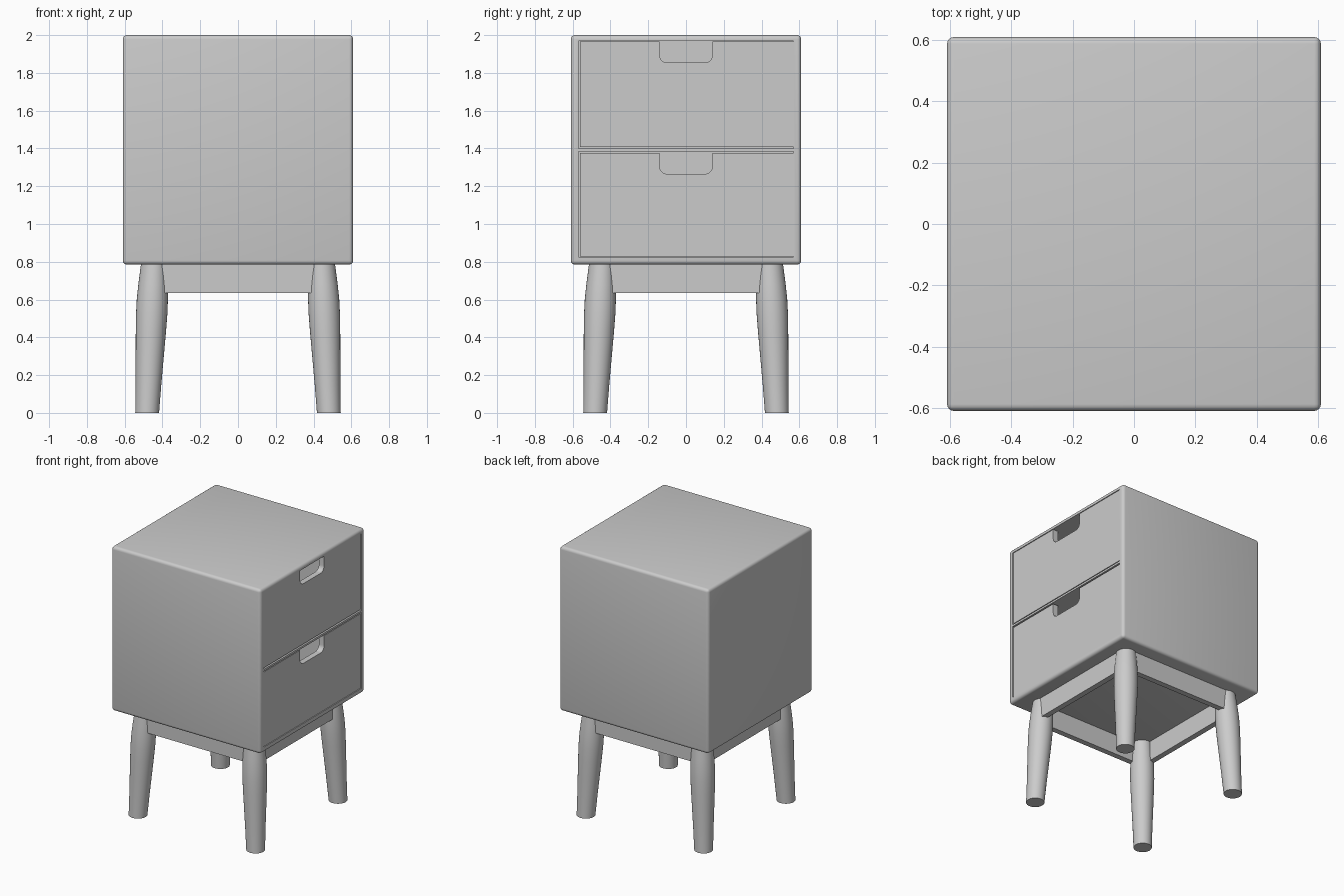
import bpy, bmesh, math
from mathutils import Vector

if "Cube" in bpy.data.objects:
    bpy.data.objects.remove(bpy.data.objects["Cube"])


def make_object(name, bm):
    bmesh.ops.recalc_face_normals(bm, faces=bm.faces)
    mesh = bpy.data.meshes.new(name)
    bm.to_mesh(mesh)
    bm.free()
    ob = bpy.data.objects.new(name, mesh)
    bpy.context.collection.objects.link(ob)
    return ob


def add_box(bm, lo, hi):
    verts = bmesh.ops.create_cube(bm, size=1)["verts"]
    for v in verts:
        v.co = Vector([lo[i] if v.co[i] < 0 else hi[i] for i in range(3)])


def box(name, lo, hi):
    bm = bmesh.new()
    add_box(bm, lo, hi)
    return make_object(name, bm)


def smooth(ob, angle=35):
    bpy.ops.object.select_all(action="DESELECT")
    ob.select_set(True)
    bpy.context.view_layer.objects.active = ob
    bpy.ops.object.shade_smooth_by_angle(angle=math.radians(angle))


H = 0.61          # half width of the cabinet
BASE = 0.785      # underside of the cabinet
DRAWERS = [       # name, opening bottom/top, drawer bottom/top
    ("upper", 1.40, 1.968, 1.408, 1.966),
    ("lower", 0.825, 1.385, 0.827, 1.377),
]

# Cabinet shell with softened edges
bm = bmesh.new()
add_box(bm, (-H, -H, BASE), (H, H, 2.0))
bmesh.ops.bevel(bm, geom=bm.edges[:], offset=0.022, segments=4,
                profile=0.5, affect="EDGES")
cabinet = make_object("cabinet", bm)
smooth(cabinet)

# Drawer openings cut into the +x side
for name, z0, z1, _, _ in DRAWERS:
    cutter = box(name + "_opening_cutter", (-0.57, -0.57, z0), (0.7, 0.57, z1))
    cutter.hide_render = True
    cutter.hide_set(True)
    mod = cabinet.modifiers.new("opening", "BOOLEAN")
    mod.operation = "DIFFERENCE"
    mod.solver = "EXACT"
    mod.object = cutter


def drawer(name, z0, z1):
    # Front panel profile with a rounded finger notch in the top edge
    y0, y1, half, depth, r = -0.562, 0.568, 0.14, 0.112, 0.04
    pts = [(y0, z1), (y0, z0), (y1, z0), (y1, z1), (half, z1)]
    for side, start in ((1, 0), (-1, -90)):
        for i in range(7):
            a = math.radians(start - 15 * i)
            pts.append((side * (half - r) + r * math.cos(a),
                        z1 - depth + r + r * math.sin(a)))
    pts.append((-half, z1))
    bm = bmesh.new()
    face = bm.faces.new([bm.verts.new((0.606, y, z)) for y, z in pts])
    ext = bmesh.ops.extrude_face_region(bm, geom=[face])
    verts = [v for v in ext["geom"] if isinstance(v, bmesh.types.BMVert)]
    bmesh.ops.translate(bm, verts=verts, vec=(-0.042, 0, 0))
    smooth(make_object(name + "_drawer_front", bm))

    # Open tray behind the front
    bm = bmesh.new()
    top = z1 - 0.12
    add_box(bm, (-0.53, -0.54, z0 + 0.01), (0.564, 0.54, z0 + 0.03))
    for s in (-0.54, 0.52):
        add_box(bm, (-0.53, s, z0 + 0.03), (0.564, s + 0.02, top))
    add_box(bm, (-0.53, -0.52, z0 + 0.03), (-0.51, 0.52, top))
    make_object(name + "_drawer_tray", bm)


for name, _, _, z0, z1 in DRAWERS:
    drawer(name, z0, z1)

# Rails under the cabinet
for s, label in ((-1, "a"), (1, "b")):
    lo, hi = sorted((s * 0.458, s * 0.50))
    box("side_rail_" + label, (lo, -0.44, 0.635), (hi, 0.44, BASE))
    box("cross_rail_" + label, (-0.44, lo, 0.635), (0.44, hi, BASE))

# Splayed turned legs
PROFILE = [(0.0, 0.063), (0.15, 0.068), (0.3, 0.0745), (0.43, 0.080),
           (0.52, 0.083), (0.60, 0.0825), (0.68, 0.078), (BASE, 0.069)]
N = 32


def leg(name, sx, sy):
    bm = bmesh.new()
    rings = []
    for z, r in PROFILE:
        c = 0.481 - 0.036 * z / BASE
        rings.append([bm.verts.new((sx * c + r * math.cos(2 * math.pi * i / N),
                                    sy * c + r * math.sin(2 * math.pi * i / N), z))
                      for i in range(N)])
    for a, b in zip(rings, rings[1:]):
        for i in range(N):
            j = (i + 1) % N
            bm.faces.new((a[i], a[j], b[j], b[i]))
    bm.faces.new(rings[0])
    bm.faces.new(rings[-1])
    smooth(make_object(name, bm))


for sx, side in ((-1, "left"), (1, "right")):
    for sy, end in ((-1, "front"), (1, "back")):
        leg(f"{end}_{side}_leg", sx, sy)
